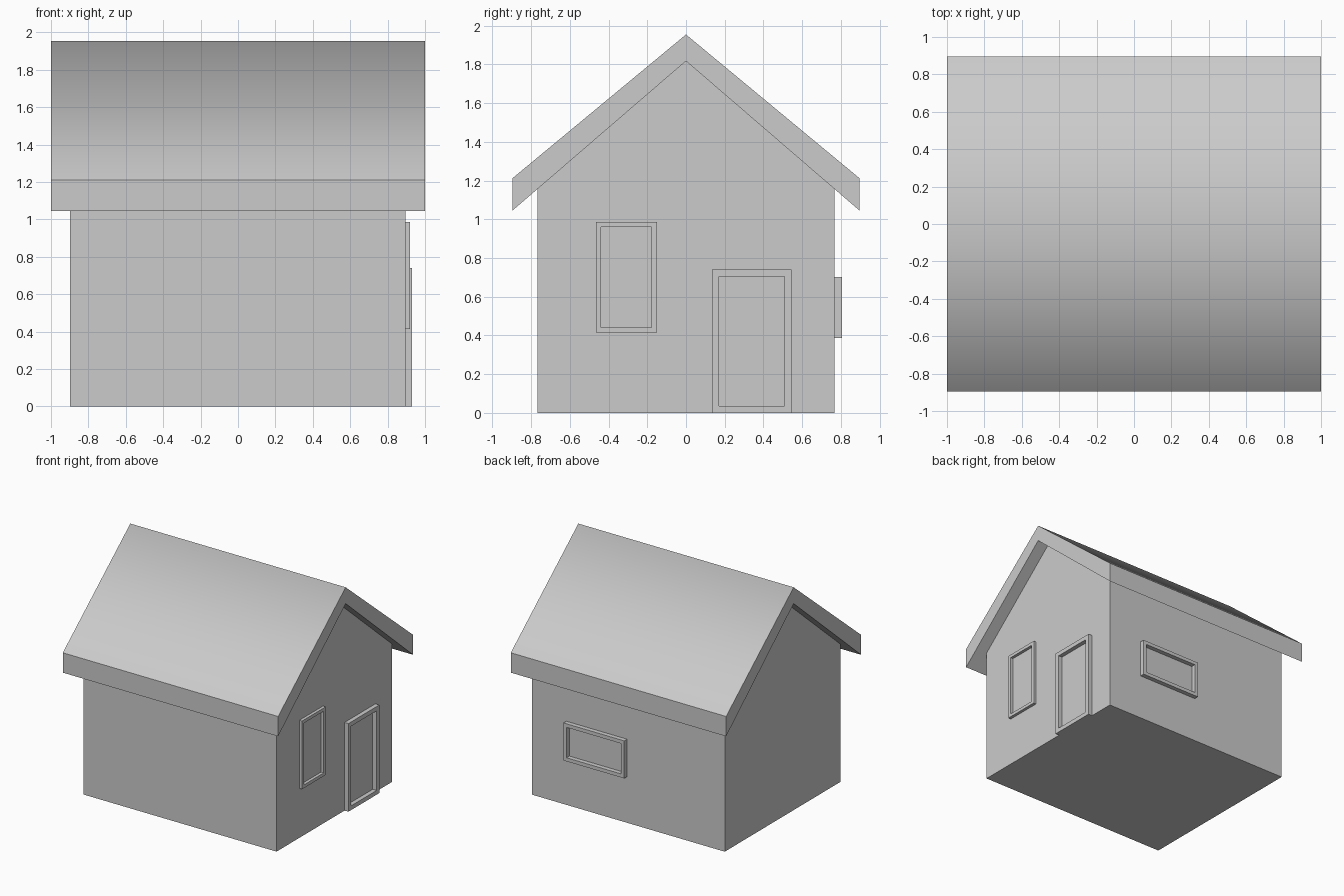
import bpy, bmesh
from mathutils import Vector

if "Cube" in bpy.data.objects:
    bpy.data.objects.remove(bpy.data.objects["Cube"])


def finish(name, bm):
    bmesh.ops.recalc_face_normals(bm, faces=bm.faces)
    mesh = bpy.data.meshes.new(name)
    bm.to_mesh(mesh)
    bm.free()
    obj = bpy.data.objects.new(name, mesh)
    bpy.context.collection.objects.link(obj)
    return obj


def extrude_profile(name, profile, x0, x1):
    """Extrude a closed (y, z) outline along x."""
    bm = bmesh.new()
    a, b = ([bm.verts.new((x, y, z)) for y, z in profile] for x in (x0, x1))
    n = len(profile)
    bm.faces.new(a)
    bm.faces.new(b)
    for i in range(n):
        j = (i + 1) % n
        bm.faces.new((a[i], a[j], b[j], b[i]))
    return finish(name, bm)


def frame(name, origin, along, out, width, z0, z1, depth, border):
    """Rectangular ring standing on a wall, open in the middle."""
    origin, along, out = Vector(origin), Vector(along), Vector(out)
    bm = bmesh.new()

    def ring(inset, d):
        corners = ((inset, z0 + inset), (width - inset, z0 + inset),
                   (width - inset, z1 - inset), (inset, z1 - inset))
        return [bm.verts.new(origin + along * u + out * d + Vector((0, 0, z)))
                for u, z in corners]

    loops = [ring(0, 0), ring(0, depth), ring(border, depth), ring(border, 0)]
    for k in range(4):
        p, q = loops[k], loops[(k + 1) % 4]
        for i in range(4):
            j = (i + 1) % 4
            bm.faces.new((p[i], p[j], q[j], q[i]))
    return finish(name, bm)


# House body with gable ends
extrude_profile("house_walls",
                [(-0.767, 0), (0.767, 0), (0.767, 1.16), (0, 1.817), (-0.767, 1.16)],
                -0.897, 0.895)

# Overhanging roof, upper slopes shaded smoothly over the ridge
roof = extrude_profile("roof",
                       [(-0.896, 1.045), (-0.896, 1.212), (0, 1.954),
                        (0.896, 1.212), (0.896, 1.045), (0, 1.817)],
                       -1.0, 1.0)
for poly in roof.data.polygons:
    poly.use_smooth = poly.normal.z > 0.3

# Door and window frames
frame("door_frame", (0.895, 0.135, 0), (0, 1, 0), (1, 0, 0),
      0.41, 0.0, 0.74, 0.036, 0.036)
frame("side_window_frame", (0.895, -0.465, 0), (0, 1, 0), (1, 0, 0),
      0.315, 0.415, 0.987, 0.025, 0.027)
frame("back_window_frame", (0.01, 0.767, 0), (1, 0, 0), (0, 1, 0),
      0.565, 0.387, 0.702, 0.038, 0.03)
